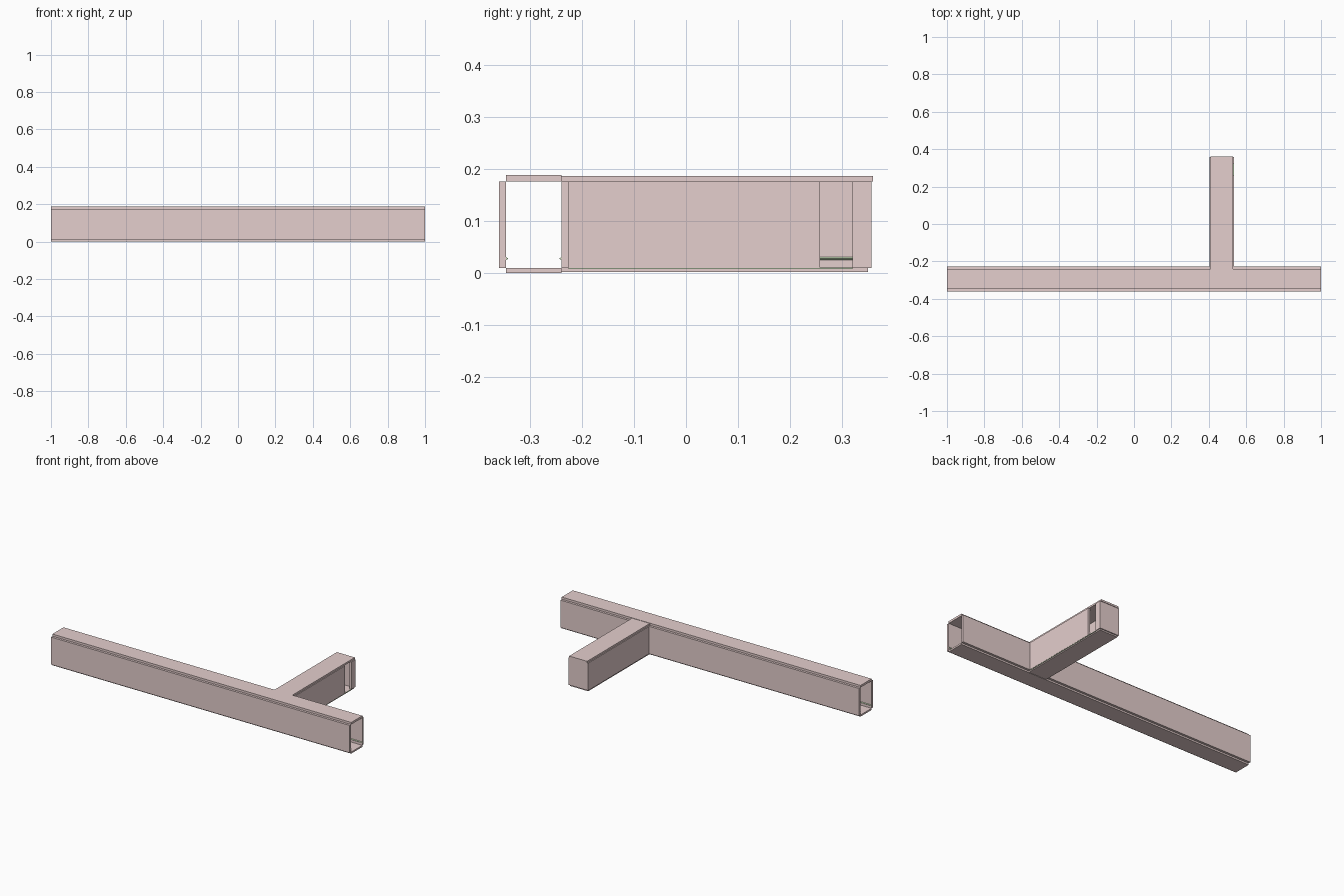
import bpy, bmesh

if "Cube" in bpy.data.objects:
    bpy.data.objects.remove(bpy.data.objects["Cube"])


def material(name, color):
    m = bpy.data.materials.new(name)
    m.diffuse_color = color
    m.use_nodes = True
    m.node_tree.nodes["Principled BSDF"].inputs["Base Color"].default_value = m.diffuse_color
    return m


PINK = material("dusty_pink", (0.78, 0.62, 0.61, 1))
GREEN = material("pale_green", (0.6, 0.75, 0.5, 1))


def finish(name, bm, mat):
    bmesh.ops.recalc_face_normals(bm, faces=bm.faces)
    me = bpy.data.meshes.new(name)
    bm.to_mesh(me)
    bm.free()
    ob = bpy.data.objects.new(name, me)
    me.materials.append(mat)
    bpy.context.collection.objects.link(ob)


def box(name, x, y, z, mat=PINK):
    bm = bmesh.new()
    bmesh.ops.create_cube(bm, size=1)
    for v in bm.verts:
        v.co = [r[0] if c < 0 else r[1] for c, r in zip(v.co, (x, y, z))]
    finish(name, bm, mat)


def strip(name, start, end, inward):
    # small triangular light rail running along a wall
    bm = bmesh.new()
    rings = []
    for p in (start, end):
        rings.append([bm.verts.new((p[0] + inward[0] * d, p[1] + inward[1] * d, h))
                      for d, h in ((0, 0.025), (0.004, 0.028), (0, 0.031))])
    a, b = rings
    bm.faces.new(a)
    bm.faces.new(b)
    for i in range(3):
        j = (i + 1) % 3
        bm.faces.new((a[i], a[j], b[j], b[i]))
    finish(name, bm, GREEN)


WALL_Z = (0.01, 0.176)
BX0, BX1 = 0.405, 0.535      # outer sides of the branch
IX0, IX1 = 0.418, 0.522      # inner sides of the branch
FY, BY = -0.346, -0.24       # inner sides of the main corridor

# main corridor, open at both ends, with a gap into the branch
box("main_floor", (-1, 1), (FY, BY), (0, 0.01))
box("main_ceiling", (-1, 1), (FY, BY), (0.176, 0.189))
box("main_front_wall", (-1, 1), (-0.36, FY), WALL_Z)
box("main_back_wall_left", (-1, IX0), (BY, -0.226), WALL_Z)
box("main_back_wall_right", (IX1, 1), (BY, -0.226), WALL_Z)

# branch corridor, closed at the far end with a doorway in its right wall
box("branch_floor", (0.41, 0.53), (BY, 0.35), (0.002, 0.01))
box("branch_ceiling", (0.41, 0.53), (BY, 0.36), (0.176, 0.187))
box("branch_left_wall", (BX0, IX0), (-0.226, 0.357), WALL_Z)
box("branch_right_wall", (IX1, BX1), (-0.226, 0.258), WALL_Z)
box("doorway_post", (IX1, BX1), (0.32, 0.357), WALL_Z)
box("branch_end_wall", (IX0, IX1), (0.346, 0.357), WALL_Z)

# light rails and floor edge trim
strip("rail_main_front", (-1, FY), (1, FY), (0, 1))
strip("rail_main_back_left", (-1, BY), (IX0, BY), (0, -1))
strip("rail_main_back_right", (IX1, BY), (1, BY), (0, -1))
strip("rail_branch_left", (IX0, BY), (IX0, 0.346), (1, 0))
strip("rail_branch_right", (IX1, BY), (IX1, 0.258), (-1, 0))
box("branch_floor_trim", (0.53, 0.534), (-0.226, 0.32), (0.008, 0.0105), GREEN)
